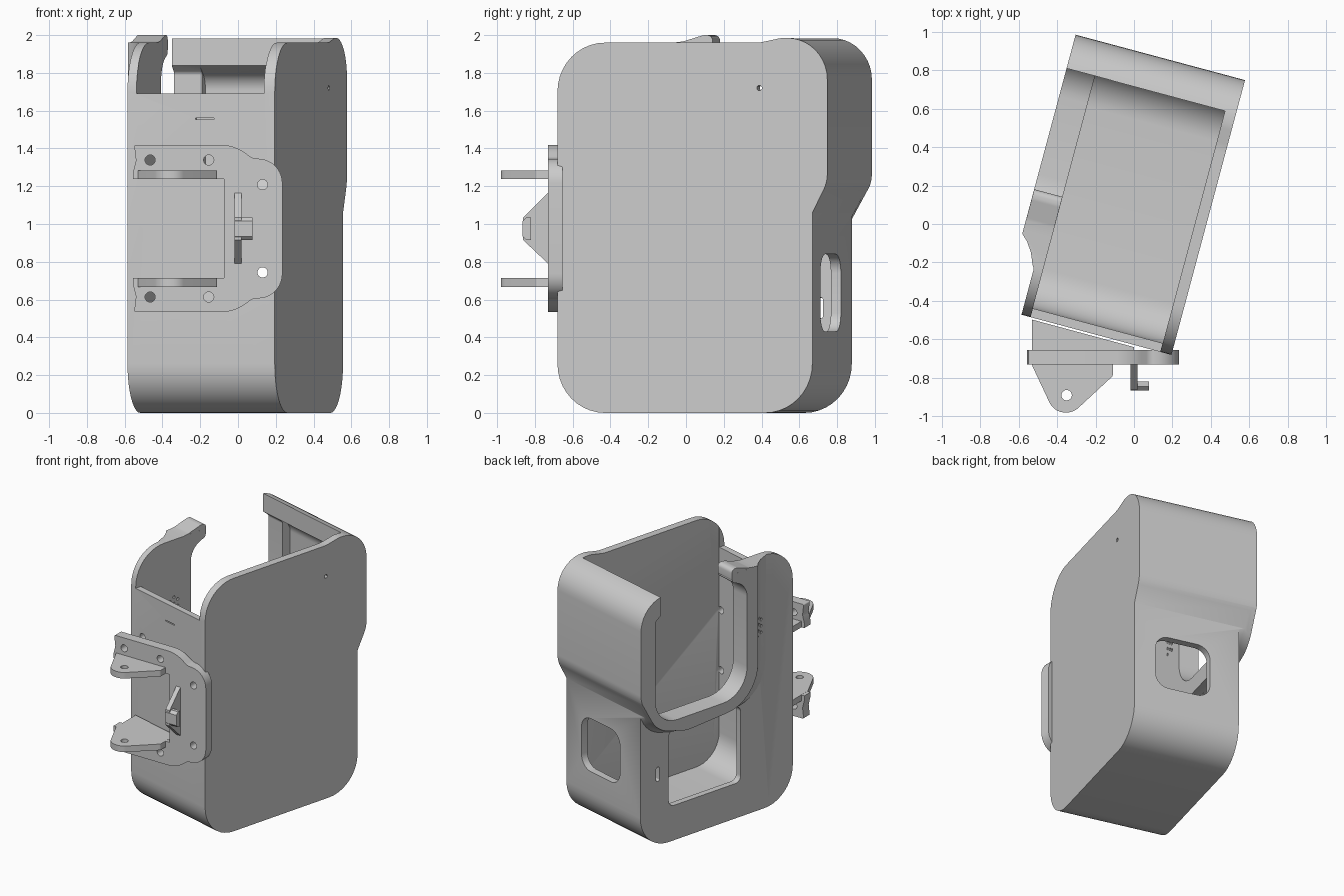
import bpy, bmesh, math
from mathutils import Matrix

if "Cube" in bpy.data.objects:
    bpy.data.objects.remove(bpy.data.objects["Cube"], do_unlink=True)

grey = bpy.data.materials.new("light grey plastic")
grey.use_nodes = True
grey.diffuse_color = (0.6, 0.6, 0.6, 1)
grey.node_tree.nodes["Principled BSDF"].inputs["Base Color"].default_value = (0.6, 0.6, 0.6, 1)


def fillet(points, seg=10):
    """Round each (x, y, radius) corner of a closed outline."""
    out, n = [], len(points)
    for i, p in enumerate(points):
        x, y, r = p
        if r == 0:
            out.append((x, y))
            continue
        dirs = []
        for q in (points[i - 1], points[(i + 1) % n]):
            dx, dy = q[0] - x, q[1] - y
            d = math.hypot(dx, dy)
            dirs.append((dx / d, dy / d))
        (ax, ay), (bx, by) = dirs
        half = math.acos(max(-1, min(1, ax * bx + ay * by))) / 2
        t = r / math.tan(half)
        mx, my = ax + bx, ay + by
        m = math.hypot(mx, my)
        cx, cy = x + mx / m * r / math.sin(half), y + my / m * r / math.sin(half)
        a0 = math.atan2(y + ay * t - cy, x + ax * t - cx)
        a1 = math.atan2(y + by * t - cy, x + bx * t - cx)
        sweep = (a1 - a0 + math.pi) % (2 * math.pi) - math.pi
        for k in range(seg + 1):
            a = a0 + sweep * k / seg
            out.append((cx + r * math.cos(a), cy + r * math.sin(a)))
    return out


def loft(name, rings, axis):
    """Skin (position, outline) rings stacked along an axis."""
    place = {"X": lambda a, p: (a, p[0], p[1]),
             "Y": lambda a, p: (p[0], a, p[1]),
             "Z": lambda a, p: (p[0], p[1], a)}[axis]
    bm = bmesh.new()
    loops = [[bm.verts.new(place(a, p)) for p in pts] for a, pts in rings]
    n = len(loops[0])
    for lo, hi in zip(loops, loops[1:]):
        for i in range(n):
            bm.faces.new((lo[i], lo[(i + 1) % n], hi[(i + 1) % n], hi[i]))
    bm.faces.new(loops[0])
    bm.faces.new(loops[-1])
    bmesh.ops.recalc_face_normals(bm, faces=bm.faces)
    mesh = bpy.data.meshes.new(name)
    bm.to_mesh(mesh)
    bm.free()
    mesh.materials.append(grey)
    ob = bpy.data.objects.new(name, mesh)
    bpy.context.collection.objects.link(ob)
    return ob


def prism(name, points, axis, a, b):
    return loft(name, [(a, points), (b, points)], axis)


def block(x0, x1, y0, y1, r=0):
    return fillet([(x0, y0, r), (x1, y0, r), (x1, y1, r), (x0, y1, r)])


def circle(x, y, r, n=24):
    return [(x + r * math.cos(2 * math.pi * k / n), y + r * math.sin(2 * math.pi * k / n)) for k in range(n)]


def volume(mesh):
    bm = bmesh.new()
    bm.from_mesh(mesh)
    v = abs(bm.calc_volume())
    bm.free()
    return v


def combine(target, tool, how="DIFFERENCE"):
    """Boolean with the first solver that gives a plausible volume."""
    before = volume(target.data)
    mod = target.modifiers.new("combine", "BOOLEAN")
    mod.operation, mod.object = how, tool
    for solver in ("EXACT", "MANIFOLD", "FLOAT"):
        mod.solver = solver
        graph = bpy.context.evaluated_depsgraph_get()
        graph.update()
        result = bpy.data.meshes.new_from_object(target.evaluated_get(graph))
        if 0.1 * before < volume(result) < 1.5 * before:
            target.data = result
            break
    target.modifiers.remove(mod)
    bpy.data.objects.remove(tool, do_unlink=True)


def smooth(ob):
    bpy.ops.object.select_all(action="DESELECT")
    ob.select_set(True)
    bpy.context.view_layer.objects.active = ob
    bpy.ops.object.shade_smooth_by_angle(angle=math.radians(30))


# Case body: side outline extruded, with a raised surround on the lens side
LEFT, RIGHT, RAISED = -0.443, 0.364, -0.548
IN_L, IN_R = -0.395, 0.305
outline = fillet([(-0.607, 0, 0.26), (0.79, 0, 0.26), (0.79, 1.06, 0), (0.872, 1.22, 0.2),
                  (0.872, 1.985, 0.22), (0.62, 1.985, 0.2), (0.5, 1.96, 0.25), (-0.607, 1.96, 0.26)])


def surround(d):
    return fillet([(-0.2 - d, 0.92 - d * 0.3, 0.3), (0.45, 0.88 - d * 0.3, 0.2),
                   (0.72, 0.95 - d * 0.3, 0.25), (1.0, 1.45, 0), (1.0, 2.3, 0), (-0.2 - d, 2.3, 0)])


body = prism("case_body", block(LEFT, 0.5, -1.2, 1.2), "Z", -0.2, 2.5)
raised = loft("raised", [(RAISED, surround(0)), (-0.515, surround(0.03)), (-0.48, surround(0.08)),
                         (-0.455, surround(0.14)), (-0.42, surround(0.2))], "X")
combine(body, raised, "UNION")
combine(body, prism("side_outline", outline, "X", -0.7, RIGHT), "INTERSECT")

# Hollow interior with an overhanging back lip
cavity = fillet([(-0.56, 0.05, 0.21), (0.735, 0.05, 0.21), (0.735, 1.08, 0), (0.81, 1.24, 0.1),
                 (0.81, 1.76, 0.1), (0.69, 1.84, 0), (0.69, 2.3, 0), (-0.56, 2.3, 0)])
combine(body, prism("cavity", cavity, "X", IN_L, IN_R))
combine(body, prism("front_top_gap", block(IN_L + 0.001, IN_R - 0.001, -0.9, -0.4), "Z", 1.69, 2.4))

# Open lens slot, lower window, rear window
lens_slot = fillet([(-0.1, 0.99, 0.22), (0.74, 0.99, 0.2), (0.74, 1.8, 0.03), (0.691, 1.84, 0),
                    (0.691, 2.3, 0), (0.035, 2.3, 0), (0.035, 1.9, 0.02), (-0.1, 1.84, 0.14)])
combine(body, prism("lens_slot", lens_slot, "X", -0.8, -0.3))
combine(body, prism("lower_window", block(-0.13, 0.53, 0.27, 0.86, 0.05), "X", -0.8, -0.3))
combine(body, prism("rear_window", block(-0.22, 0.2, 0.43, 0.84, 0.1), "Y", 0.6, 1.0))
combine(body, prism("side_slot", block(0.615, 0.645, 0.5, 0.61, 0.012), "X", -0.6, -0.3))
combine(body, prism("pin_hole", circle(0.5, 1.72, 0.014, 12), "X", 0.2, 0.5))
combine(body, prism("front_slit", block(-0.07, 0.03, 1.553, 1.561), "Y", -0.7, -0.59))

# Sound holes in three staggered columns
for col in range(3):
    for row in range(3):
        c = circle(-0.29 + col * 0.035, 1.39 + row * 0.05 + (col % 2) * 0.025, 0.011, 10)
        combine(body, prism("sound_hole", c, "X", -0.7, -0.3))

# Raised tip that ends the hook over the slot
tip = fillet([(-0.19, 1.93, 0), (-0.1, 1.915, 0), (0.0, 1.9, 0), (0.04, 1.92, 0.01),
              (0.04, 2.0, 0.03), (-0.01, 2.0, 0.06), (-0.12, 1.967, 0.1), (-0.19, 1.958, 0)], 5)
combine(body, prism("hook_tip", tip, "X", RAISED + 0.0005, IN_L - 0.0005), "UNION")
body.data.transform(Matrix.Rotation(math.radians(-15), 4, "Z"))

# Mount plate: C shape mirrored about its middle height
MID = 0.976
half = [(-0.075, 0.2625, 0), (-0.555, 0.2625, 0), (-0.555, 0.3, 0), (-0.54, 0.36, 0.05), (-0.55, 0.4425, 0.01),
        (-0.02, 0.4425, 0.22), (0.08, 0.37, 0.06), (0.235, 0.37, 0.13)]
plate_pts = [(x, MID + h, r) for x, h, r in half] + [(x, MID - h, r) for x, h, r in reversed(half)]
plate = prism("mount_plate", fillet(plate_pts), "Y", -0.73, -0.655)
for x, h in ((-0.465, 0.3625), (-0.155, 0.3625), (0.13, 0.2325)):
    for side in (1, -1):
        hole = circle(x, MID + side * h, 0.027)
        combine(plate, prism("screw_hole", hole, "Y", -0.9, -0.6))
        combine(body, prism("case_screw_hole", hole, "Y", -0.9, -0.38))

# Hinge lugs with wedge backs, one at each side of the opening
lug_pts = fillet([(-0.53, -0.497, 0), (-0.53, -0.735, 0.02), (-0.415, -0.98, 0.09),
                  (-0.315, -0.98, 0.09), (-0.11, -0.79, 0.02), (-0.11, -0.7, 0), (0.0, -0.654, 0), (0.0, -0.64, 0)])
for label, z in (("upper", MID + 0.2615), ("lower", MID - 0.3085)):
    lug = prism(label + "_hinge_lug", lug_pts, "Z", z, z + 0.047)
    combine(lug, prism("pivot", circle(-0.35, -0.89, 0.027), "Z", z - 0.1, z + 0.1))
    smooth(lug)

# Latch: tapered fin and a hooked cap
fin = [(-0.7, 1.19), (-0.73, 1.165), (-0.862, 1.035), (-0.862, 0.915), (-0.73, 0.79), (-0.7, 0.77)]
prism("latch_fin", fin, "X", -0.018, 0.018)
cap = [(-0.82, 1.035), (-0.845, 1.035), (-0.865, 1.015), (-0.865, 0.935), (-0.845, 0.915), (-0.82, 0.915)]
prism("latch_cap", cap, "X", -0.0185, 0.078)

smooth(body)
smooth(plate)
